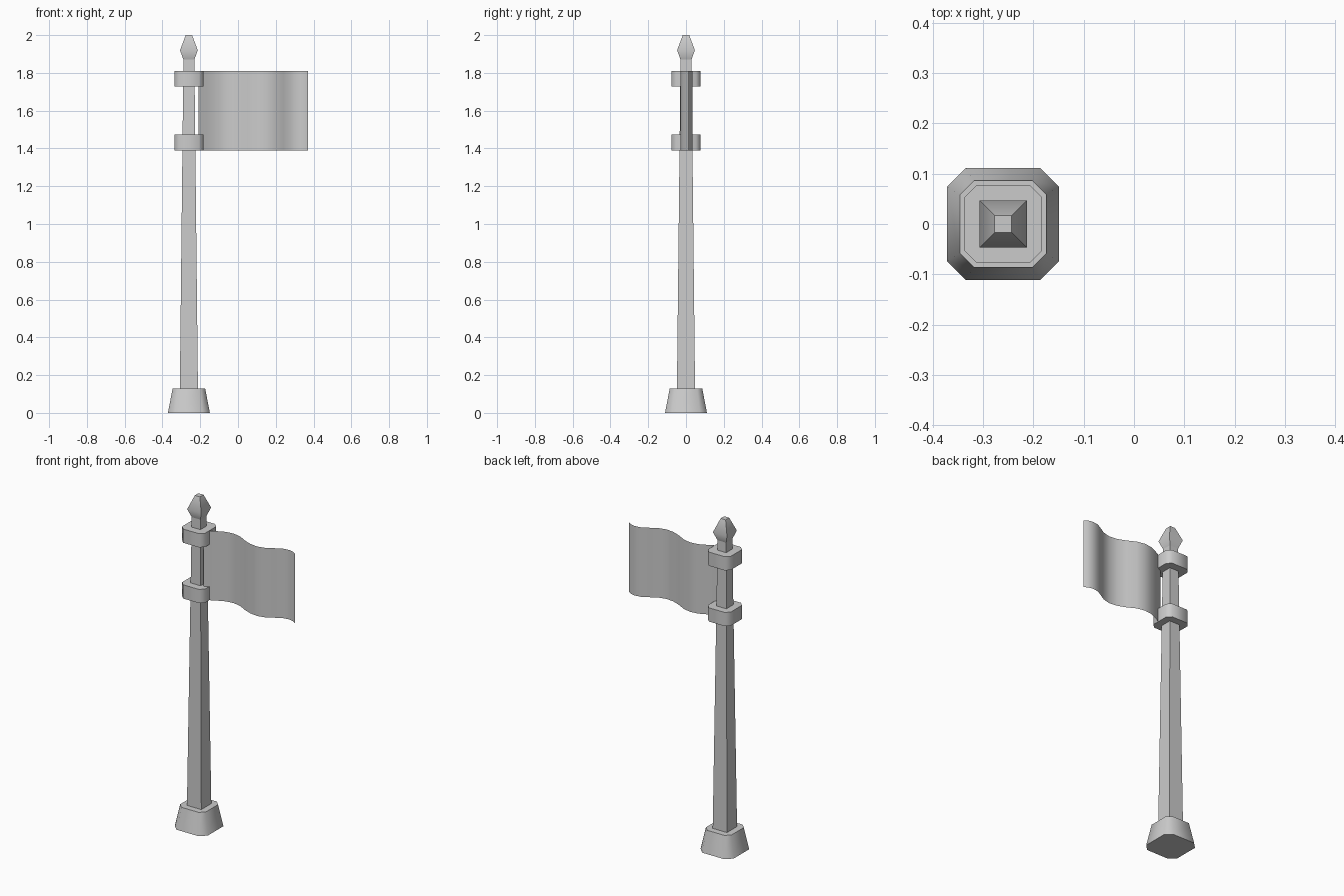
import bpy, bmesh, math

if "Cube" in bpy.data.objects:
    bpy.data.objects.remove(bpy.data.objects["Cube"])

POLE_X = -0.26


def make_object(name, bm):
    mesh = bpy.data.meshes.new(name)
    bm.to_mesh(mesh)
    bm.free()
    obj = bpy.data.objects.new(name, mesh)
    bpy.context.collection.objects.link(obj)
    bpy.ops.object.select_all(action='DESELECT')
    obj.select_set(True)
    bpy.context.view_layer.objects.active = obj
    bpy.ops.object.shade_smooth_by_angle(angle=math.radians(55))
    return obj


def outline(half, chamfer):
    """Square outline, corners cut when chamfer is above zero."""
    if chamfer == 0:
        return [(half, half), (-half, half), (-half, -half), (half, -half)]
    c = half - chamfer
    return [(half, c), (c, half), (-c, half), (-half, c),
            (-half, -c), (-c, -half), (c, -half), (half, -c)]


def stack(name, levels):
    """Loft closed outlines given as (z, half width, chamfer)."""
    bm = bmesh.new()
    rings = [[bm.verts.new((POLE_X + x, y, z)) for x, y in outline(h, c)]
             for z, h, c in levels]
    for low, high in zip(rings, rings[1:]):
        n = len(low)
        for i in range(n):
            j = (i + 1) % n
            bm.faces.new((low[i], low[j], high[j], high[i]))
    bm.faces.new(rings[0][::-1])
    bm.faces.new(rings[-1])
    return make_object(name, bm)


# Foot, tapered pole and spear-shaped finial
stack("base", [(0, 0.111, 0.037), (0.13, 0.086, 0.028)])
stack("pole", [(0.12, 0.048, 0), (1.87, 0.029, 0)])
stack("finial", [(1.87, 0.029, 0), (1.92, 0.047, 0), (2.0, 0.017, 0)])

# Two collars that hold the flag
for name, z in (("lower_collar", 1.39), ("upper_collar", 1.727)):
    stack(name, [(z, 0.077, 0.024), (z + 0.083, 0.077, 0.024)])

# Waving flag: a single sheet
wave = [(-0.21, -0.028), (-0.16, 0.0), (-0.10, 0.027), (-0.05, 0.033),
        (0.0, 0.022), (0.05, -0.005), (0.10, -0.024), (0.15, -0.03),
        (0.20, -0.018), (0.24, 0.006), (0.28, 0.028), (0.32, 0.034),
        (0.35, 0.027), (0.37, 0.014)]
bm = bmesh.new()
columns = [[bm.verts.new((x, y, z)) for z in (1.39, 1.81)] for x, y in wave]
for a, b in zip(columns, columns[1:]):
    bm.faces.new((a[0], b[0], b[1], a[1]))
make_object("flag", bm)
